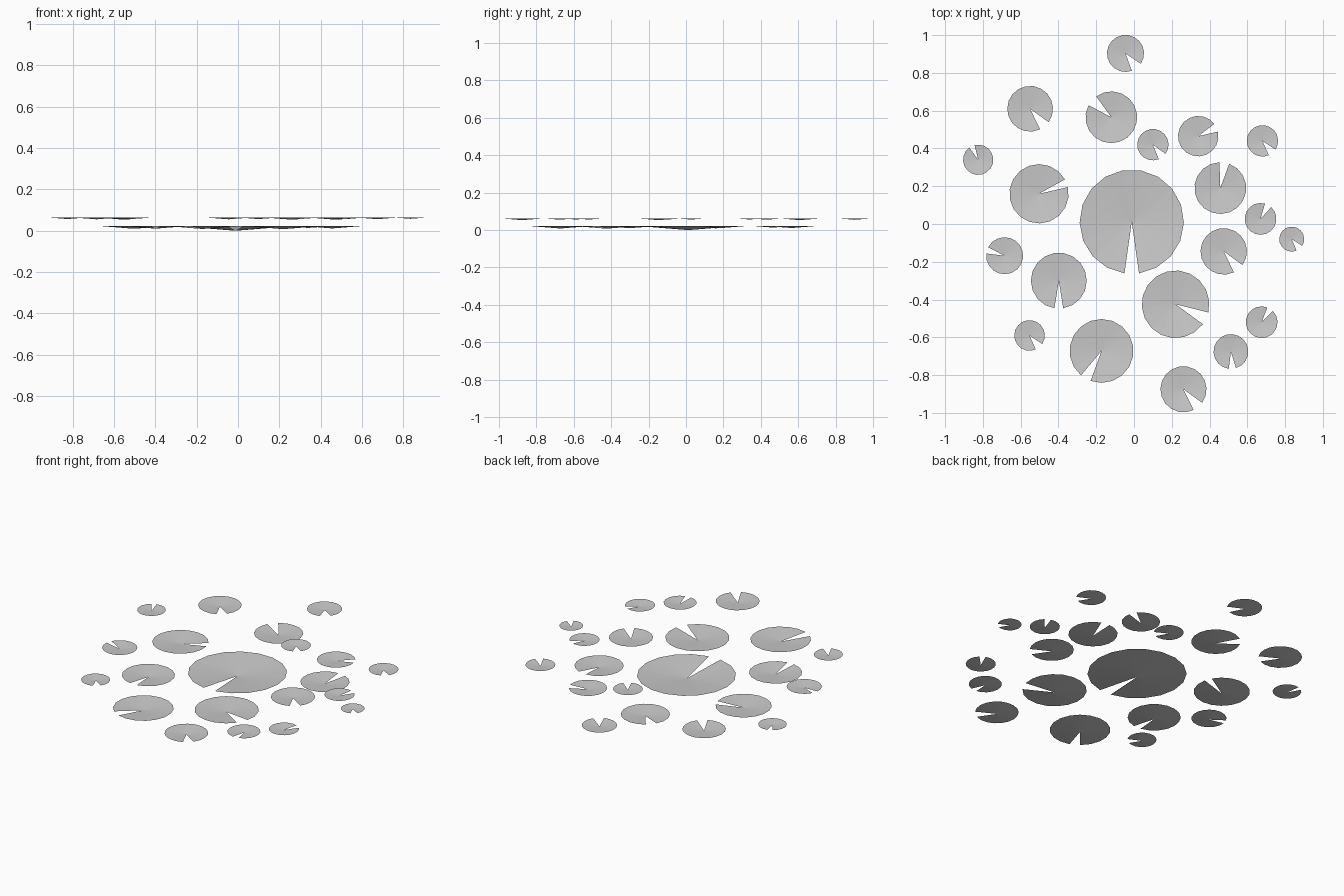
import bpy, bmesh
from math import cos, sin, radians

LOW, HIGH = 0.022, 0.063
SIDES = 17          # rim segments of each notched disc
DISH = 0.08         # depth of the shallow bowl per unit radius

# x, y, radius, notch direction, notch half angle
low_pads = [
    (-0.012, 0.012, 0.276, -90, 8), (-0.12, 0.565, 0.137, 139, 13),
    (0.34, 0.465, 0.107, 25, 12), (-0.503, 0.16, 0.157, 21, 8),
    (0.457, 0.19, 0.137, 81, 11), (-0.398, -0.30, 0.148, -90, 9),
    (0.22, -0.425, 0.179, -25, 11), (-0.172, -0.672, 0.169, -120, 10)]
high_pads = [
    (-0.045, 0.903, 0.098, -52, 18), (-0.55, 0.61, 0.121, -50, 14),
    (-0.825, 0.34, 0.08, 115, 11), (0.10, 0.42, 0.083, -52, 16),
    (0.68, 0.44, 0.083, -50, 16), (0.67, 0.027, 0.084, 61, 13),
    (0.835, -0.08, 0.066, -50, 17), (-0.685, -0.168, 0.098, 163, 10),
    (0.475, -0.145, 0.123, -50, 14), (-0.553, -0.59, 0.081, -50, 16),
    (0.262, -0.875, 0.122, -50, 14), (0.513, -0.675, 0.092, -85, 12),
    (0.676, -0.52, 0.084, 57, 12)]


def lily_pad(name, x, y, r, notch, half, z):
    """Thin round leaf, slightly dished, with a wedge cut to its centre."""
    bm = bmesh.new()
    centre = bm.verts.new((0, 0, -DISH * r))
    rim = []
    for i in range(SIDES + 1):
        a = radians(notch + half + (360 - 2 * half) * i / SIDES)
        rim.append(bm.verts.new((r * cos(a), r * sin(a), 0)))
    for a, b in zip(rim, rim[1:]):
        bm.faces.new((centre, a, b))
    mesh = bpy.data.meshes.new(name)
    bm.to_mesh(mesh)
    bm.free()
    ob = bpy.data.objects.new(name, mesh)
    ob.location = (x, y, z)
    bpy.context.collection.objects.link(ob)


# Large leaves on the water, small ones slightly above
for i, p in enumerate(low_pads):
    lily_pad(f"large_leaf_{i + 1}", *p, LOW)
for i, p in enumerate(high_pads):
    lily_pad(f"small_leaf_{i + 1}", *p, HIGH)
